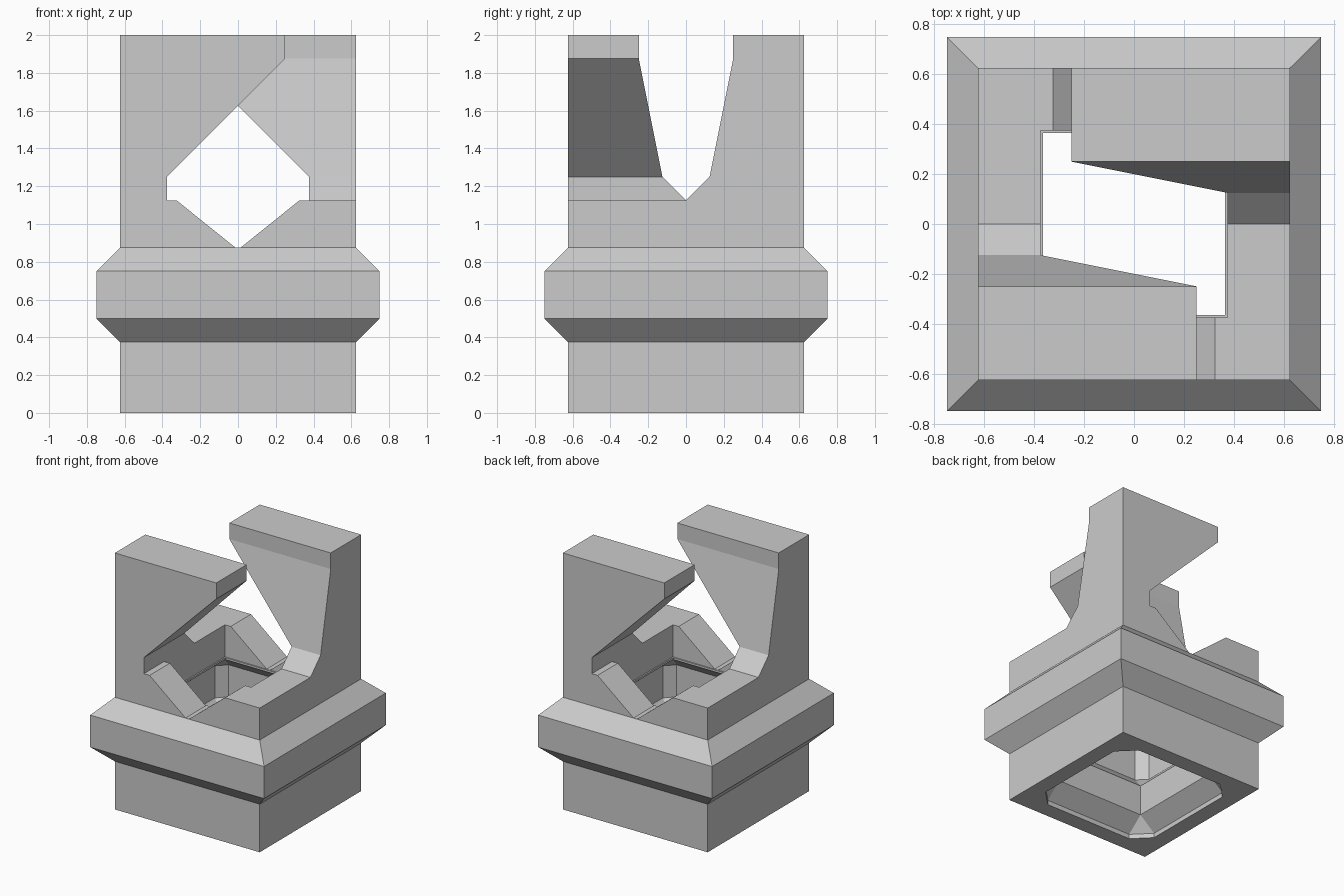
import bpy, bmesh

if "Cube" in bpy.data.objects:
    bpy.data.objects.remove(bpy.data.objects["Cube"])

grey = bpy.data.materials.new("light_grey")
grey.use_nodes = True
COLOUR = (0.6, 0.6, 0.6, 1)
grey.diffuse_color = COLOUR
grey.node_tree.nodes["Principled BSDF"].inputs["Base Color"].default_value = COLOUR


def loft(name, rings, closed=False):
    """Skin a stack of equal-length rings; either cap the ends or join them."""
    bm = bmesh.new()
    loops = [[bm.verts.new(p) for p in ring] for ring in rings]
    n = len(loops[0])
    pairs = list(zip(loops, loops[1:]))
    if closed:
        pairs.append((loops[-1], loops[0]))
    else:
        bm.faces.new(loops[0])
        bm.faces.new(loops[-1])
    for a, b in pairs:
        for i in range(n):
            j = (i + 1) % n
            bm.faces.new((a[i], a[j], b[j], b[i]))
    bmesh.ops.remove_doubles(bm, verts=bm.verts, dist=0.0001)
    bmesh.ops.recalc_face_normals(bm, faces=bm.faces)
    mesh = bpy.data.meshes.new(name)
    bm.to_mesh(mesh)
    bm.free()
    mesh.materials.append(grey)
    obj = bpy.data.objects.new(name, mesh)
    bpy.context.collection.objects.link(obj)
    return obj


def square_ring(half, z, cut=0):
    """Square with optionally clipped corners, always eight points."""
    k = half - cut
    return [(x, y, z) for x, y in ((half, -k), (half, k), (k, half), (-k, half),
                                   (-half, k), (-half, -k), (-k, -half), (k, -half))]


def combine(target, tool, operation):
    mod = target.modifiers.new(operation.lower(), "BOOLEAN")
    mod.operation, mod.object, mod.solver = operation, tool, "EXACT"
    bpy.context.view_layer.objects.active = target
    bpy.ops.object.modifier_apply(modifier=mod.name)
    bpy.data.objects.remove(tool)


EDGE, INNER, FLANGE, RIM = 0.625, 0.375, 0.75, 1.125

# Hollow square body: up the outside, then down the inside
outside = [(EDGE, 0), (EDGE, 0.375), (FLANGE, 0.5), (FLANGE, 0.75),
           (EDGE, 0.875), (EDGE, RIM)]
inside = [(INNER, RIM, 0), (INNER, 0.875, 0), (0.365, 0.875, 0), (0.365, 0.86, 0),
          (0.5, 0.75, 0.07), (0.5, 0.5, 0.07), (INNER, 0.375, 0),
          (INNER, 0.14, 0), (0.5, 0.035, 0.125), (0.5, 0, 0.125)]
body = loft("hollow_body", [square_ring(*p) for p in outside + inside], closed=True)

# V notch through the front and back walls
notch = [(-0.015, 0.876), (0.015, 0.876), (0.325, RIM), (0.325, 1.3),
         (-0.325, 1.3), (-0.325, RIM)]
cutter = loft("notch_cutter", [[(x, y, z) for x, z in notch] for y in (-1, 1)])
cutter.hide_render = True
combine(body, cutter, "DIFFERENCE")

# Two overhanging prongs, each the other turned half way round
sections = [(RIM, -0.375, 0), (1.25, -0.375, -0.125),
            (1.875, 0.25, -0.25), (2, 0.25, -0.25)]
for side, name in ((1, "front_prong"), (-1, "back_prong")):
    prong = loft(name, [[(side * x, side * y, z) for x, y in
                         ((-EDGE, -EDGE), (xe, -EDGE), (xe, ye), (-EDGE, ye))]
                        for z, xe, ye in sections])
    combine(body, prong, "UNION")
